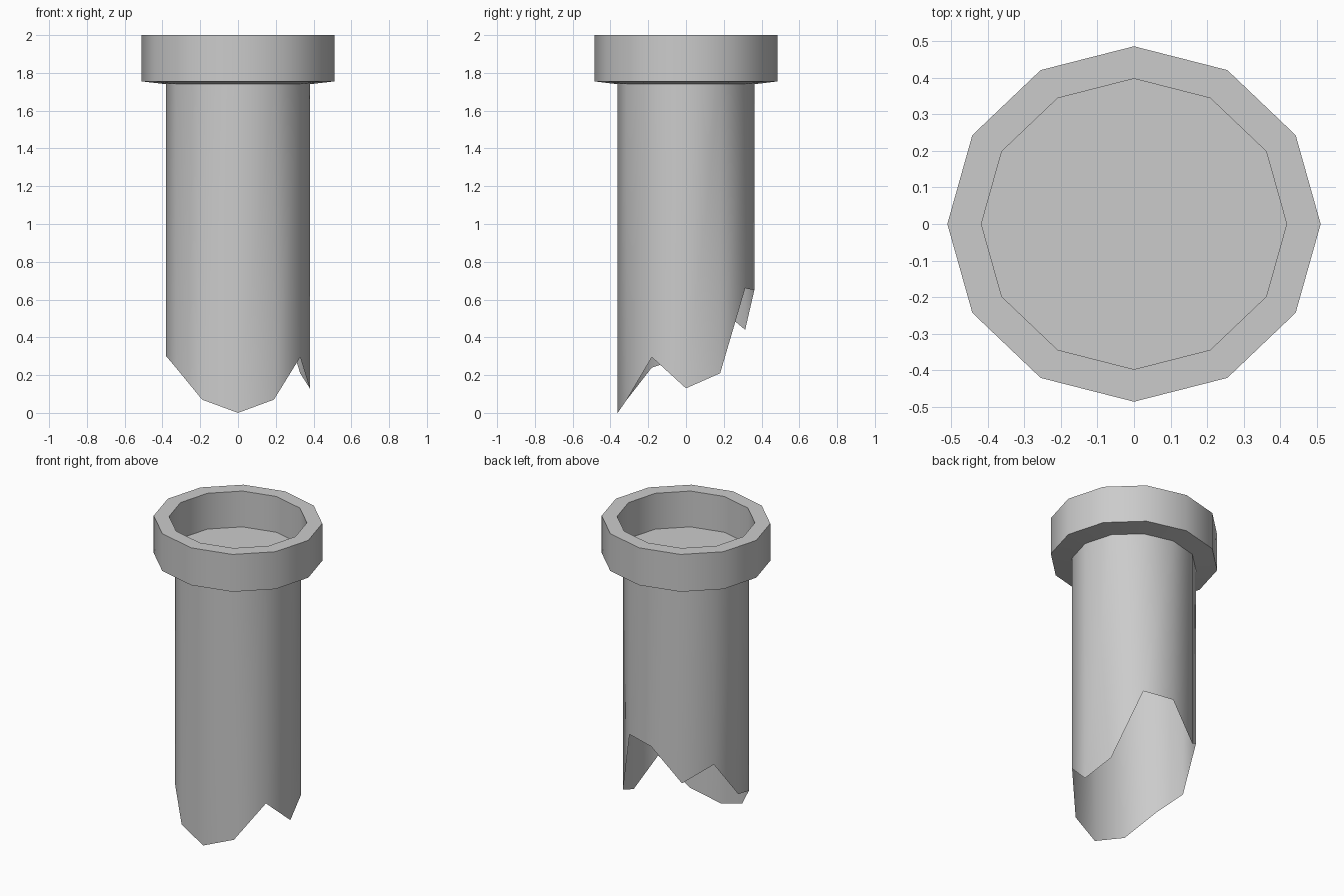
import bpy, bmesh
from math import cos, sin, pi, radians

if "Cube" in bpy.data.objects:
    bpy.data.objects.remove(bpy.data.objects["Cube"])

SIDES = 12
Y_SCALE = 0.952


def ring(bm, radius, heights):
    """One 12-sided ring, slightly flattened in y; heights may vary per corner."""
    return [bm.verts.new((radius * cos(2 * pi * i / SIDES),
                          Y_SCALE * radius * sin(2 * pi * i / SIDES),
                          heights[i])) for i in range(SIDES)]


def loft(name, profile, cap=False):
    bm = bmesh.new()
    rings = [ring(bm, r, z if isinstance(z, list) else [z] * SIDES)
             for r, z in profile]
    for a, b in zip(rings, rings[1:]):
        for i in range(SIDES):
            j = (i + 1) % SIDES
            bm.faces.new((a[i], a[j], b[j], b[i]))
    if cap:
        bm.faces.new(rings[-1])
    mesh = bpy.data.meshes.new(name)
    bm.to_mesh(mesh)
    bm.free()
    obj = bpy.data.objects.new(name, mesh)
    bpy.context.collection.objects.link(obj)
    bpy.ops.object.select_all(action='DESELECT')
    obj.select_set(True)
    bpy.context.view_layer.objects.active = obj
    bpy.ops.object.shade_smooth_by_angle(angle=radians(40))
    return obj


# Thin open tube with a broken lower edge (heights start at +x, go round to +y)
broken_edge = [0.13, 0.21, 0.66, 0.65, 0.44, 0.55,
               0.30, 0.24, 0.07, 0.0, 0.07, 0.295]
loft("broken_tube", [(0.38, broken_edge), (0.38, 1.74)])

# Raised collar with a sunken floor closing the tube
loft("collar", [(0.38, 1.74), (0.51, 1.755), (0.51, 2.0),
                (0.417, 2.0), (0.417, 1.765)], cap=True)
